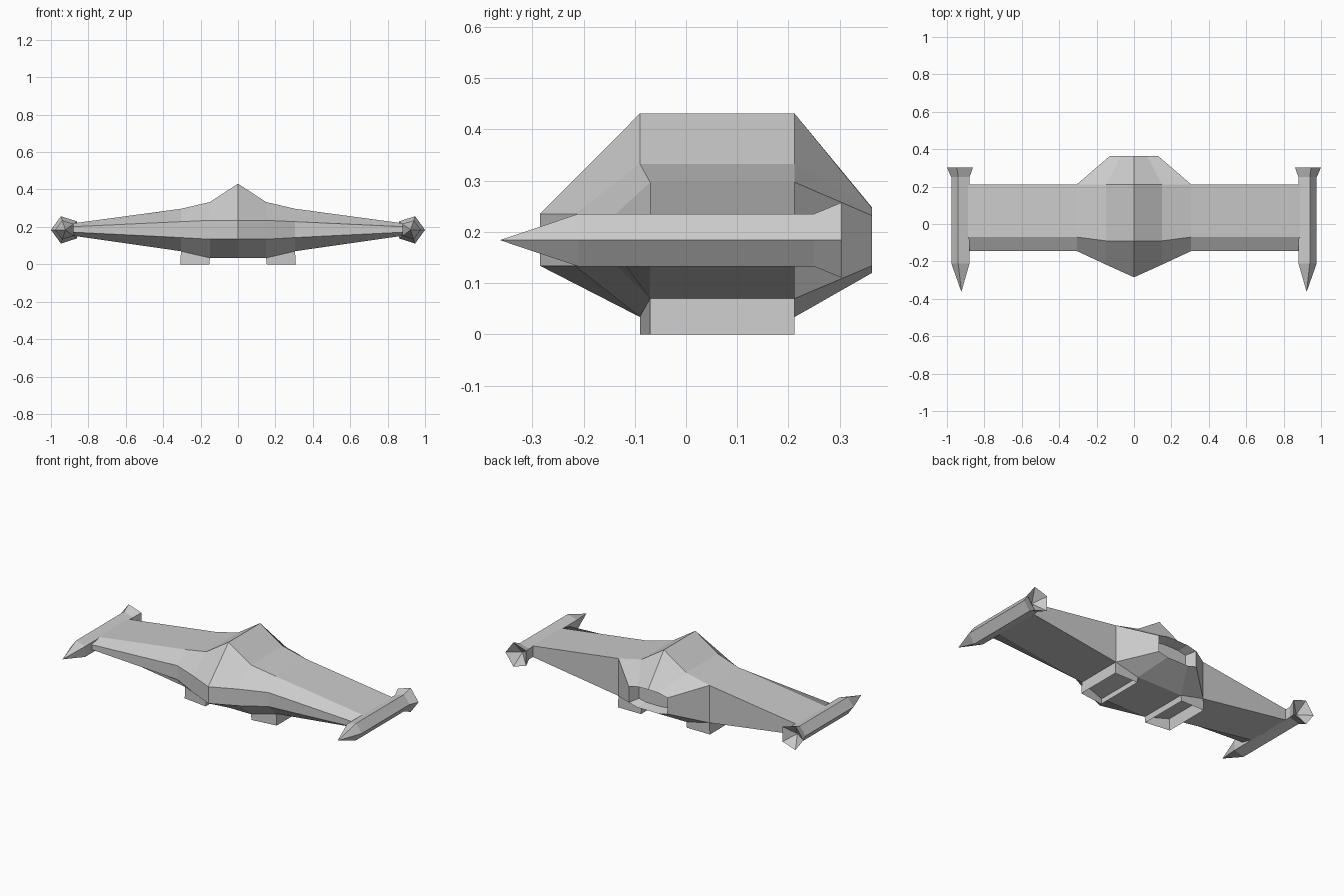
import bpy
import bmesh
import math
from mathutils import Vector

if "Cube" in bpy.data.objects:
    bpy.data.objects.remove(bpy.data.objects["Cube"])

hull_grey = bpy.data.materials.new("hull_grey")
hull_grey.diffuse_color = (0.6, 0.6, 0.6, 1)
hull_grey.use_nodes = True
hull_grey.node_tree.nodes["Principled BSDF"].inputs["Base Color"].default_value = hull_grey.diffuse_color


def finish(name, quads, recalc=True):
    """Weld a list of faces (each a list of points) into one flat-shaded object."""
    bm = bmesh.new()
    for pts in quads:
        bm.faces.new([bm.verts.new(p) for p in pts])
    bmesh.ops.remove_doubles(bm, verts=bm.verts, dist=0.0005)
    if recalc:
        bmesh.ops.recalc_face_normals(bm, faces=bm.faces)
    mesh = bpy.data.meshes.new(name)
    bm.to_mesh(mesh)
    bm.free()
    mesh.materials.append(hull_grey)
    obj = bpy.data.objects.new(name, mesh)
    bpy.context.collection.objects.link(obj)
    return obj


def bridge(a, b, closed=True):
    n = len(a)
    return [[a[i], a[(i + 1) % n], b[(i + 1) % n], b[i]]
            for i in range(n if closed else n - 1)]


def mirrored(faces):
    return faces + [[(-p[0], p[1], p[2]) for p in reversed(f)] for f in faces]


BACK = 0.212

# Stations: x, nose y, shoulder y, band low z, band high z, top z, bottom z
stations = [
    (0.00, -0.285, -0.09, 0.134, 0.235, 0.431, 0.034),
    (0.15, -0.217, -0.09, 0.134, 0.235, 0.333, 0.034),
    (0.305, -0.145, -0.07, 0.143, 0.228, 0.297, 0.070),
    (0.89, -0.145, -0.07, 0.172, 0.201, 0.218, 0.154),
]


def section(s):
    x, nose, shoulder, low, high, top, bottom = s
    return [(x, BACK, bottom), (x, shoulder, bottom), (x, nose, low),
            (x, nose, high), (x, shoulder, top), (x, BACK, top)]


rings = [section(s) for s in stations]
faces = []
for a, b in zip(rings, rings[1:]):
    faces += bridge(a, b, closed=False)
# wing trailing face and tip cap
faces.append([rings[2][0], rings[2][5], rings[3][5], rings[3][0]])
faces.append(rings[3])

# Tapered tail with a recessed exhaust
root = [r[5] for r in rings[:3]] + [r[0] for r in reversed(rings[:3])]
Y = 0.363
rim = [(0, Y, 0.248), (0.07, Y, 0.246), (0.13, Y, 0.232),
       (0.13, Y, 0.134), (0.07, Y, 0.12), (0, Y, 0.12)]
inner = [(x * 0.8, Y - 0.06, 0.184 + (z - 0.184) * 0.8) for x, y, z in rim]
faces += bridge(root, rim, closed=False)
faces += bridge(rim, inner, closed=False)
faces.append(inner)
finish("hull_and_wings", mirrored(faces))

# Open-bottomed landing skids below the hull edges
skid_top = [(0.15, -0.09, 0.034), (0.305, -0.07, 0.07),
            (0.305, BACK, 0.07), (0.15, BACK, 0.034)]
skid_low = [(x + 0.004, y, 0) for x, y, z in skid_top]
finish("landing_skids", mirrored(bridge(skid_low, skid_top)), recalc=False)

# Five-sided wingtip pods: spike, barrel, flare and hollow rear
CX, CZ = 0.923, 0.184


def pentagon(r, y):
    return [(CX + r * math.cos(a), y, CZ + r * math.sin(a))
            for a in (math.tau * i / 5 for i in range(5))]


pod_rings = [pentagon(r, y) for r, y in
             ((0.0, -0.363), (0.054, -0.21), (0.054, 0.25), (0.077, 0.303))]
pod = []
for a, b in zip(pod_rings[1:], pod_rings[2:]):
    pod += bridge(a, b)
for i in range(5):
    j = (i + 1) % 5
    pod.append([(CX, -0.363, CZ), pod_rings[1][j], pod_rings[1][i]])
    pod.append([(CX, 0.25, CZ), pod_rings[3][i], pod_rings[3][j]])
finish("wingtip_pods", mirrored(pod))
